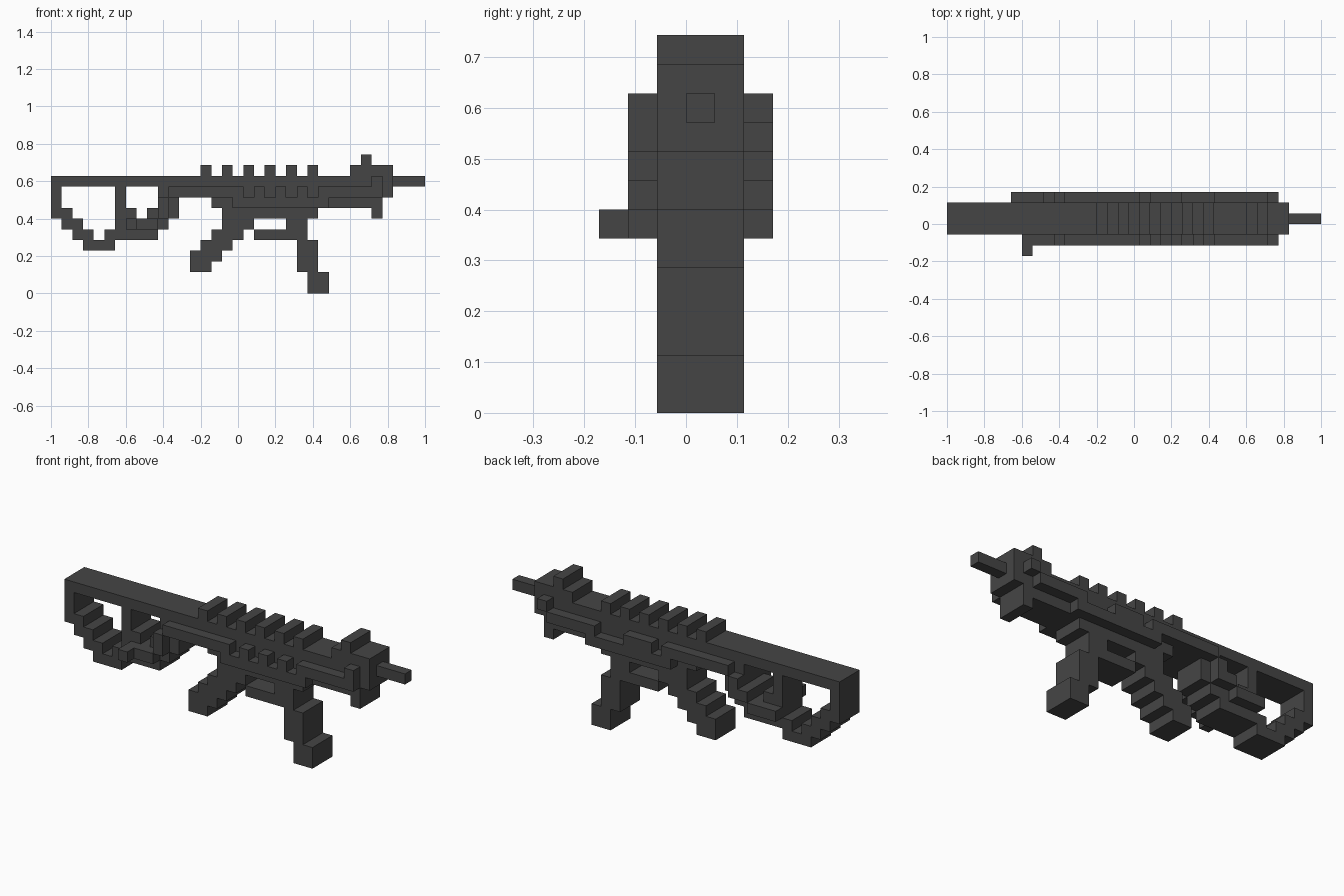
import bpy, bmesh, math
from mathutils import Vector

cube = bpy.data.objects.get("Cube")
if cube:
    bpy.data.objects.remove(cube, do_unlink=True)

U = 2 / 35                          # one block
ORIGIN = Vector((-1, -3 * U, 0))
BODY = range(2, 5)                  # depth layers, front to back
FRONT, BACK = [1], [5]

gunmetal = bpy.data.materials.new("dark_grey")
gunmetal.use_nodes = True
gunmetal.diffuse_color = (0.06, 0.06, 0.06, 1)
gunmetal.node_tree.nodes["Principled BSDF"].inputs["Base Color"].default_value = gunmetal.diffuse_color


def box(first, last, low, high, depth=BODY):
    """Blocks from column first to last and from row low to high."""
    return {(x, y, z) for x in range(first, last + 1) for y in depth
            for z in range(low, high + 1)}


def stairs(first, width, row, steps, shift):
    """Runs of equal width going down a row and sideways at each step."""
    return set().union(*(box(first + shift * i, first + shift * i + width - 1, row - i, row - i)
                         for i in range(steps)))


def side_strip(depth, gaps):
    """Raised strip with gaps, a ledge below and a stop at the muzzle end."""
    strip = {c for c in box(11, 30, 9, 9, depth) if c[0] not in gaps}
    return strip | box(17, 25, 8, 8, depth) | box(30, 30, 10, 10, depth)


# Long receiver with its lower block, and the barrel
receiver = box(0, 31, 10, 10) | box(10, 31, 9, 9) | box(15, 30, 8, 8) | box(16, 24, 7, 7)
parts = {"receiver": receiver}
parts["fore_lug"] = box(30, 30, 7, 7)
parts["barrel"] = box(32, 34, 10, 10, [3])

# Rail teeth and front sight
parts["top_rail"] = {c for c in box(14, 24, 11, 11) if c[0] % 2 == 0}
parts["front_sight"] = box(28, 31, 11, 11) | box(29, 29, 12, 12)

# Open stepped stock and its brace
parts["stock"] = box(0, 0, 7, 9) | stairs(0, 2, 7, 3, 1) | box(3, 5, 4, 4)
parts["stock_brace"] = (box(6, 6, 7, 9) | box(7, 7, 7, 7) | stairs(6, 5, 6, 2, -1)
                        | box(9, 11, 7, 7) | box(10, 11, 8, 8))

# Slanted grip, trigger guard and bent magazine
parts["grip"] = stairs(16, 3, 6, 4, -1) | box(13, 14, 2, 2)
parts["trigger_guard"] = box(19, 21, 5, 5)
parts["magazine"] = box(22, 23, 5, 6) | box(23, 24, 2, 4) | box(24, 25, 0, 1)

# Raised strips and levers on both sides
parts["front_side_strip"] = side_strip(FRONT, (18, 20, 22, 24))
parts["back_side_strip"] = side_strip(BACK, (18, 22, 23, 24, 30))
parts["front_lever"] = (box(10, 10, 7, 8, FRONT) | box(7, 9, 6, 6, FRONT)
                        | box(7, 7, 6, 6, [0]))
parts["back_lever"] = (box(10, 10, 7, 8, BACK) | box(9, 9, 7, 7, BACK)
                       | box(6, 8, 6, 6, BACK))

solid = set().union(*parts.values())


def build(name, cells):
    """Outer shell of a group of blocks, with flat faces merged."""
    bm = bmesh.new()
    verts = {}
    for cell in sorted(cells):
        for axis in range(3):
            a, b = (axis + 1) % 3, (axis + 2) % 3
            for side in (0, 1):
                near = list(cell)
                near[axis] += 2 * side - 1
                if tuple(near) in solid:
                    continue
                corners = []
                for da, db in ((0, 0), (1, 0), (1, 1), (0, 1)):
                    p = list(cell)
                    p[axis] += side
                    p[a] += da
                    p[b] += db
                    key = tuple(p)
                    if key not in verts:
                        verts[key] = bm.verts.new(ORIGIN + Vector(p) * U)
                    corners.append(verts[key])
                bm.faces.new(corners if side else corners[::-1])
    bmesh.ops.dissolve_limit(bm, angle_limit=math.radians(1),
                             verts=bm.verts[:], edges=bm.edges[:])
    mesh = bpy.data.meshes.new(name)
    bm.to_mesh(mesh)
    bm.free()
    mesh.materials.append(gunmetal)
    bpy.context.collection.objects.link(bpy.data.objects.new(name, mesh))


for part_name, part_cells in parts.items():
    build(part_name, part_cells)
